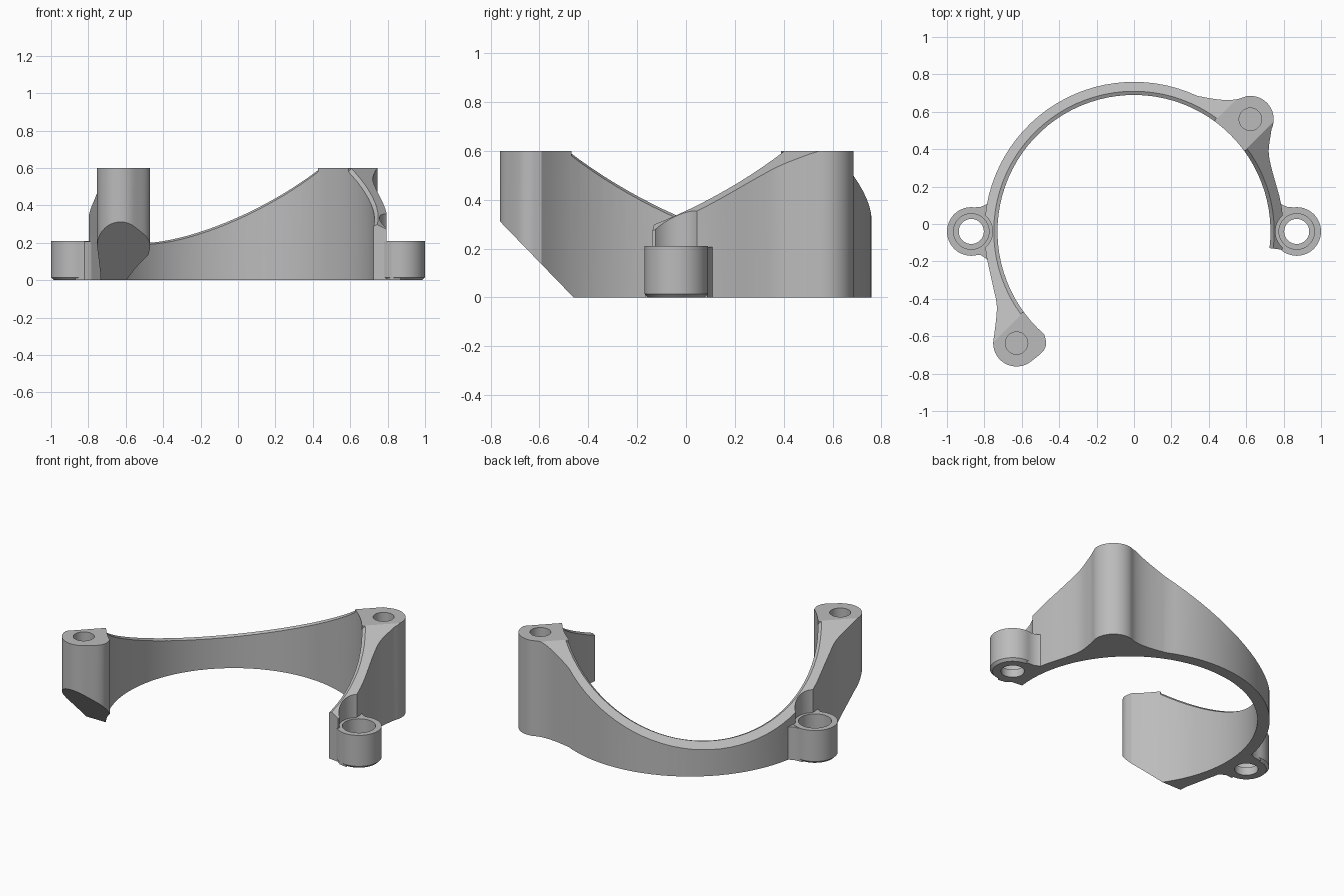
import bpy, bmesh, math
from mathutils import Vector, Matrix

cube = bpy.data.objects.get("Cube")
if cube:
    bpy.data.objects.remove(cube, do_unlink=True)

CY = -0.04                 # ring centre and lug axis in y
INNER, OUTER, TOP = 0.73, 0.80, 0.60
LUG_X, LUG_TOP = 0.87, 0.21

grey = bpy.data.materials.new("Plain grey")
grey.use_nodes = True
grey.diffuse_color = (0.5, 0.5, 0.5, 1)
grey.node_tree.nodes["Principled BSDF"].inputs["Base Color"].default_value = (0.5, 0.5, 0.5, 1)


def finish(name, bm):
    bmesh.ops.recalc_face_normals(bm, faces=bm.faces)
    mesh = bpy.data.meshes.new(name)
    bm.to_mesh(mesh)
    bm.free()
    mesh.materials.append(grey)
    obj = bpy.data.objects.new(name, mesh)
    bpy.context.collection.objects.link(obj)
    return obj


def prism(name, outline, low, high, matrix=None):
    """Extrude a flat outline between two heights."""
    bm = bmesh.new()
    face = bm.faces.new([bm.verts.new((x, y, low)) for x, y in outline])
    new = bmesh.ops.extrude_face_region(bm, geom=[face])["geom"]
    verts = [v for v in new if isinstance(v, bmesh.types.BMVert)]
    bmesh.ops.translate(bm, verts=verts, vec=(0, 0, high - low))
    if matrix:
        bm.transform(matrix)
    return finish(name, bm)


def loft(name, rings, closed=False):
    """Skin matching loops of points and cap the ends."""
    bm = bmesh.new()
    loops = [[bm.verts.new(p) for p in ring] for ring in rings]
    n = len(loops[0])
    for a, b in zip(loops, loops[1:]):
        for i in range(n):
            j = (i + 1) % n
            bm.faces.new((a[i], a[j], b[j], b[i]))
    bm.faces.new(loops[0])
    bm.faces.new(loops[-1])
    return finish(name, bm)


def arc(cx, cy, r, start, end, step=4):
    n = max(2, round(abs(end - start) / step))
    angles = [math.radians(start + (end - start) * i / n) for i in range(n + 1)]
    return [(cx + r * math.cos(a), cy + r * math.sin(a)) for a in angles]


def disc(x, r):
    return arc(x, CY, r, 0, 360, 7.5)[:-1]


def lathe(name, x, profile):
    return loft(name, [[(px, py, z) for px, py in disc(x, r)] for r, z in profile])


def blend(points, parts=4):
    """Smooth curve through a few points."""
    p = [Vector(q) for q in points]
    p = [p[0] * 2 - p[1]] + p + [p[-1] * 2 - p[-2]]
    out = []
    for a, b, c, d in zip(p, p[1:], p[2:], p[3:]):
        for i in range(parts):
            t = i / parts
            q = 0.5 * (2 * b + (c - a) * t + (2 * a - 5 * b + 4 * c - d) * t * t
                       + (3 * b - a - 3 * c + d) * t ** 3)
            out.append((q.x, q.y))
    return out[1:]


def combine(target, tool, operation="DIFFERENCE"):
    mod = target.modifiers.new("combine", "BOOLEAN")
    mod.operation, mod.solver, mod.object = operation, "EXACT", tool
    bpy.context.view_layer.objects.active = target
    bpy.ops.object.modifier_apply(modifier=mod.name)
    bpy.data.objects.remove(tool, do_unlink=True)


# Plan of the open ring with its two bosses
right_boss = arc(0.622, 0.56, 0.125, -25, 100, 8)
left_boss = arc(-0.628, -0.637, 0.125, 165, 305, 8)
end_arc = arc(0, CY, OUTER, -7, 18)
back_arc = arc(0, CY, OUTER, 65, 190)
inner_arc = arc(0, CY, INNER, 229, -7)
outline = end_arc
outline += blend([end_arc[-1], (0.735, 0.30), (0.72, 0.39), right_boss[0]])
outline += right_boss
outline += blend([right_boss[-1], (0.55, 0.667), (0.49, 0.663), (0.42, 0.67), back_arc[0]])
outline += back_arc
outline += blend([back_arc[-1], (-0.75, -0.35), (-0.733, -0.45), left_boss[0]])
outline += left_boss
outline += blend([left_boss[-1], (-0.49, -0.685), (-0.47, -0.64), inner_arc[0]])
outline += inner_arc
bracket = prism("curved_bracket", outline, 0, TOP)


# Sloping top edges falling away from the boss diagonal
def roof(x, y):
    return 0.672 - 0.633 * abs(y - CY - x) / math.sqrt(2)


wedge = [(0.08, 0.621), (1.3, -0.151), (1.3, 1), (0.08, 1)]
for side in (1, -1):
    d = math.sqrt(0.5)
    across, along = Vector((-d, d, 0)) * side, Vector((d, d, 0))
    frame = Matrix((across, (0, 0, 1), along)).transposed().to_4x4()
    frame.translation = (0, CY, 0)
    combine(bracket, prism("roof_cutter", wedge, -1.5, 1.5, frame))

# Small chamfer along the inner top edge
for start, end in ((54, 216), (36, -12)):
    rings = []
    n = abs(end - start) // 4
    for i in range(n + 1):
        a = math.radians(start + (end - start) * i / n)
        c, s = math.cos(a), math.sin(a)
        h_in = roof(INNER * c, CY + INNER * s)
        h_out = roof(0.75 * c, CY + 0.75 * s)
        slope = (h_out - h_in + 0.02) / 0.02
        section = [(0.72, h_in - 0.02 - slope * 0.01), (0.76, h_out + slope * 0.01),
                   (0.76, h_out + 0.1), (0.72, h_out + 0.1)]
        rings.append([(r * c, CY + r * s, z) for r, z in section])
    combine(bracket, loft("chamfer_cutter", rings))

# Slanted underside of the front boss
slant = [(-0.46, 0), (-0.86, 0.413), (-0.86, -0.2), (-0.266, -0.2)]
side_on = Matrix(((0, 0, 1, 0), (1, 0, 0, 0), (0, 1, 0, 0), (0, 0, 0, 1)))
combine(bracket, prism("slant_cutter", slant, -1, 0, side_on))

# Blind screw holes in the bosses
for x, y in ((0.622, 0.56), (-0.628, -0.637)):
    combine(bracket, prism("hole_cutter", arc(x, y, 0.06, 0, 360, 10)[:-1], 0.35, 0.7))

# Side lugs, each with head clearance, web and counterbored hole
web = [(0.76, 0.13), (0.79, 0.105), (0.82, 0.091), (0.87, 0.088), (0.87, -0.168)]
web_end = {1: [(0.82, -0.16), (0.77, -0.12)],
           -1: [(0.82, -0.165), (0.79, -0.185), (0.765, -0.22)]}
for side in (1, -1):
    x = side * LUG_X
    combine(bracket, prism("clearance_cutter", disc(x, 0.114), LUG_TOP - 0.002, 0.8))
    points = [(side * px, py) for px, py in web + web_end[side]]
    combine(bracket, prism("lug_web", points, 0, LUG_TOP - 0.003), "UNION")
    combine(bracket, lathe("lug", x, [(0.115, 0), (0.13, 0.015), (0.13, LUG_TOP)]), "UNION")
    bore = [(0.067, -0.1), (0.067, 0.05), (0.095, 0.05), (0.095, 0.3)]
    combine(bracket, lathe("bore_cutter", x, bore))

# Smooth walls with crisp edges
bpy.ops.object.select_all(action="DESELECT")
bracket.select_set(True)
bpy.context.view_layer.objects.active = bracket
bpy.ops.object.shade_smooth_by_angle(angle=math.radians(25))
